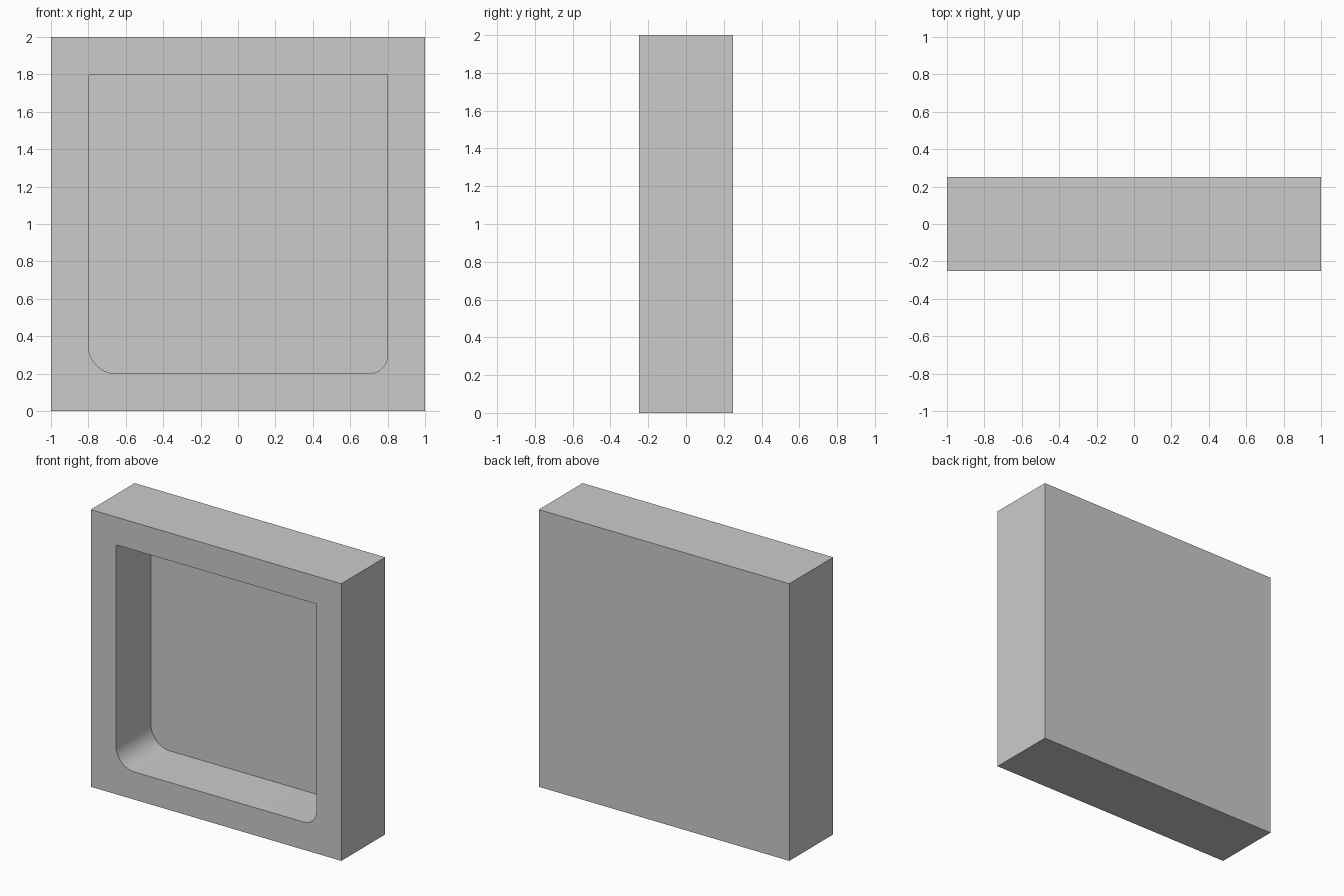
import bpy, bmesh
from math import radians, cos, sin

if "Cube" in bpy.data.objects:
    bpy.data.objects.remove(bpy.data.objects["Cube"])

# Square block
bpy.ops.mesh.primitive_cube_add(size=1, location=(0, 0, 1))
block = bpy.context.object
block.name = "recessed_block"
block.scale = (2, 0.5, 2)
bpy.ops.object.transform_apply(location=True, scale=True)

# Pocket outline: corner x, corner z, radius, arc start angle (counter-clockwise)
corners = [(-0.8, 0.2, 0.15, 180), (0.8, 0.2, 0.10, 270),
           (0.8, 1.8, 0.0, 0), (-0.8, 1.8, 0.015, 90)]
outline = []
for x, z, r, start in corners:
    steps = 16 if r > 0.05 else (4 if r else 0)
    cx = x - r if x > 0 else x + r
    cz = z - r if z > 1 else z + r
    for i in range(steps + 1):
        a = radians(start + 90 * i / max(steps, 1))
        outline.append((cx + r * cos(a), cz + r * sin(a)))

# Pocket cutter: 0.4 deep from the front face
mesh = bpy.data.meshes.new("pocket_cutter")
cutter = bpy.data.objects.new("pocket_cutter", mesh)
bpy.context.collection.objects.link(cutter)
bm = bmesh.new()
face = bm.faces.new([bm.verts.new((x, -0.4, z)) for x, z in outline])
new = bmesh.ops.extrude_face_region(bm, geom=[face])["geom"]
bmesh.ops.translate(bm, vec=(0, 0.55, 0),
                    verts=[v for v in new if isinstance(v, bmesh.types.BMVert)])
bmesh.ops.recalc_face_normals(bm, faces=bm.faces)
bm.to_mesh(mesh)
bm.free()
cutter.hide_render = True

# Cut the pocket and keep the hard edges crisp
mod = block.modifiers.new("pocket", 'BOOLEAN')
mod.operation = 'DIFFERENCE'
mod.solver = 'EXACT'
mod.object = cutter
bpy.context.view_layer.objects.active = block
bpy.ops.object.modifier_apply(modifier=mod.name)
bpy.data.objects.remove(cutter)
block.select_set(True)
bpy.ops.object.shade_smooth_by_angle(angle=radians(30))
